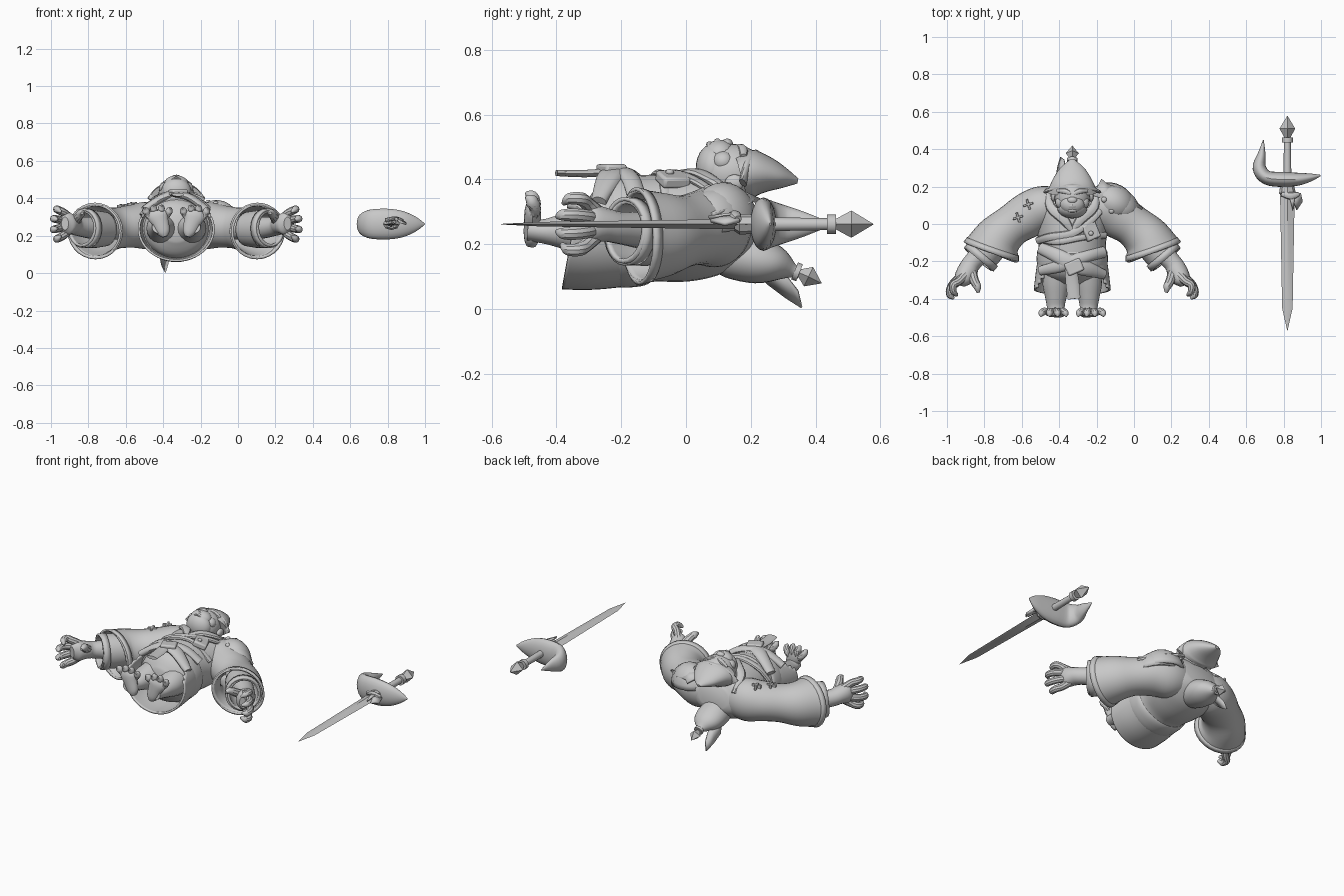
import bpy, bmesh, math
from mathutils import Vector as V, Matrix

C = -0.33  # centre line of the figure
mat = bpy.data.materials.new("plain grey")
mat.diffuse_color = (0.58, 0.58, 0.58, 1)


def finish(name, bm, thick=0):
    bmesh.ops.recalc_face_normals(bm, faces=bm.faces)
    me = bpy.data.meshes.new(name)
    bm.to_mesh(me)
    bm.free()
    me.materials.append(mat)
    ob = bpy.data.objects.new(name, me)
    bpy.context.collection.objects.link(ob)
    if thick:
        m = ob.modifiers.new("thickness", "SOLIDIFY")
        m.thickness, m.offset = thick, 0
    return ob


def resample(pts, k):
    out = []
    for i in range(len(pts) - 1):
        a, b, c, d = (pts[max(i - 1, 0)], pts[i], pts[i + 1], pts[min(i + 2, len(pts) - 1)])
        for j in range(k):
            t = j / k
            out.append([0.5 * (2 * q + (r - p) * t + (2 * p - 5 * q + 4 * r - s) * t * t
                        + (3 * q - p - 3 * r + s) * t ** 3) for p, q, r, s in zip(a, b, c, d)])
    return out + [list(pts[-1])]


def loft(name, pts, n=20, k=4, cap=True, thick=0, cut=None):
    """Elliptical tube through (x, y, z, side radius, upward radius)."""
    pts = resample(pts, k) if k > 1 else pts
    P = [V(p[:3]) for p in pts]
    bm, rings = bmesh.new(), []
    for i, p in enumerate(pts):
        t = (P[min(i + 1, len(P) - 1)] - P[max(i - 1, 0)]).normalized()
        side = t.cross(V((0, 0, 1))) if abs(t.z) < 0.9 else t.cross(V((0, 1, 0)))
        side.normalize()
        up = side.cross(t)
        rings.append([bm.verts.new(P[i] + side * max(p[3], .001) * math.cos(2 * math.pi * j / n)
                      + up * max(p[4], .001) * math.sin(2 * math.pi * j / n)) for j in range(n)])
    for a, b in zip(rings, rings[1:]):
        for j in range(n):
            bm.faces.new((a[j], a[(j + 1) % n], b[(j + 1) % n], b[j]))
    if cap:
        bm.faces.new(rings[0])
        bm.faces.new(rings[-1])
    if cut:
        bmesh.ops.delete(bm, geom=[f for f in bm.faces if cut(f.calc_center_median())], context="FACES")
    return finish(name, bm, thick)


def ball(name, loc, r, rot=(0, 0, 0), cut=None, thick=0):
    bm = bmesh.new()
    bmesh.ops.create_uvsphere(bm, u_segments=24, v_segments=14, radius=1)
    if cut:
        bmesh.ops.delete(bm, geom=[v for v in bm.verts if cut(v.co)], context="VERTS")
    ob = finish(name, bm, thick)
    for v in ob.data.vertices:
        v.co = V([a * b for a, b in zip(v.co, r)])
    ob.location, ob.rotation_euler = loc, rot
    return ob


def plate(name, pts, thick):
    bm = bmesh.new()
    bm.faces.new([bm.verts.new(p) for p in pts])
    return finish(name, bm, thick)


def box(name, loc, size, rot=(0, 0, 0)):
    bm = bmesh.new()
    bmesh.ops.create_cube(bm, size=1, matrix=Matrix.Diagonal((*size, 1)))
    ob = finish(name, bm)
    b = ob.modifiers.new("bevel", "BEVEL")
    b.width, b.segments = min(size) * 0.25, 2
    ob.location, ob.rotation_euler = loc, rot
    return ob


# torso, open skirt, belt and sash
loft("torso", [(C, .2, .27, .1, .07), (C, .17, .265, .18, .11), (C, .1, .26, .215, .15), (C, 0, .25, .2, .165),
               (C, -.1, .25, .18, .165), (C, -.2, .24, .18, .165), (C, -.27, .24, .155, .14),
               (C, -.32, .24, .08, .07)], 32)
skirt = loft("coat_skirt", [(C, -.16, .245, .175, .165), (C, -.24, .24, .185, .17), (C, -.31, .235, .193, .17),
                            (C, -.38, .235, .2, .168)], 48, 5, cap=False, thick=.012,
             cut=lambda p: p.y < -.24 and p.z > .37 + (p.y + .25) * .55)
for v in skirt.data.vertices:  # hem rises towards the front
    v.co.y += max(0, -.16 - v.co.y) * (v.co.z - .07) * .8
loft("waist_belt", [(C, -.13, .248, .176, .166), (C, -.15, .246, .188, .176), (C, -.2, .244, .19, .178),
                    (C, -.235, .242, .184, .172)], 36)
loft("belt_wrap", [(C - .17, -.13, .34, .03, .02), (C - .08, -.17, .405, .038, .02), (C, -.215, .42, .045, .02),
                   (C + .08, -.24, .4, .04, .02), (C + .17, -.27, .33, .025, .02)], 14)
loft("belt_cross", [(C - .17, -.25, .34, .025, .02), (C - .08, -.23, .4, .032, .02), (C, -.2, .42, .035, .02),
                    (C + .09, -.17, .4, .03, .02), (C + .17, -.15, .34, .03, .02)], 14)
box("belt_knot", (C + .01, -.23, .43), (.09, .07, .034), (0, 0, .4))
loft("hanging_sash", [(C - .01, -.22, .425, .03, .012), (C, -.31, .418, .036, .012), (C + .01, -.4, .42, .034, .01)], 10)
# chest straps, lapels and pouch
loft("chest_strap", [(C - .185, -.09, .31, .02, .012), (C - .12, -.07, .385, .022, .012), (C, -.05, .42, .022, .012),
                     (C + .1, .02, .4, .022, .012), (C + .17, .1, .35, .02, .012)], 10)
loft("lower_strap", [(C - .18, -.08, .3, .018, .01), (C - .08, -.095, .402, .018, .012), (C + .06, -.07, .41, .018, .012),
                     (C + .18, -.06, .31, .018, .01)], 10)
box("chest_pouch", (C + .1, -.04, .4), (.08, .09, .035), (0, .35, .4))
ball("pouch_button", (C + .1, -.05, .422), (.013, .013, .01))
for s in (-1, 1):
    loft("collar_lapel", [(C + s * .13, .17, .31, .02, .03), (C + s * .115, .09, .39, .026, .016),
                          (C + s * .05, .03, .42, .028, .014), (C, -.04, .415, .012, .01)], 10)

# head, jaw and face
ball("head", (C, .14, .42), (.095, .105, .09))
ball("jaw", (C, .085, .435), (.08, .055, .075))
ball("muzzle", (C, .105, .475), (.066, .052, .047))
ball("nose", (C, .127, .51), (.026, .018, .016))
loft("upper_lip", [(C - .055, .085, .475, .006, .006), (C, .097, .518, .01, .009), (C + .055, .085, .475, .006, .006)], 10)
loft("lower_lip", [(C - .05, .075, .475, .006, .006), (C, .073, .508, .011, .01), (C + .05, .075, .475, .006, .006)], 10)
for s in (-1, 1):
    ball("cheek", (C + s * .055, .115, .455), (.036, .034, .032))
    ball("eye", (C + s * .037, .155, .49), (.014, .01, .01))
    loft("brow", [(C + s * .08, .178, .47, .01, .01), (C + s * .04, .175, .493, .015, .013),
                  (C + s * .008, .162, .5, .01, .01)], 10)
    ball("ear", (C + s * .1, .15, .39), (.015, .03, .025))
# pointed hat with a brim
loft("hat", [(C, .17, .41, .134, .072), (C, .205, .418, .12, .074), (C, .25, .415, .098, .056),
             (C, .3, .405, .064, .033), (C, .345, .395, .012, .008)], 28)
loft("hat_brim", [(C - .138, .175, .39, .01, .022), (C - .09, .192, .455, .012, .012), (C, .215, .482, .012, .01),
                  (C + .09, .192, .455, .012, .012), (C + .138, .175, .39, .01, .022)], 12)
# gourd on the back with a faceted stopper, and a feather
loft("gourd", [(C, .07, .19, .03, .03), (C, .12, .18, .08, .075), (C, .21, .155, .092, .076),
               (C, .28, .138, .075, .055), (C, .33, .118, .025, .022), (C, .35, .112, .02, .018)], 24)
loft("gourd_collar", [(C, .335, .118, .028, .028), (C, .35, .112, .028, .028)], 12, 1)
loft("gourd_stopper", [(C, .35, .112, .012, .012), (C, .378, .1, .035, .033), (C, .418, .08, .001, .001)], 4, 1)
plate("feather", [(C - .06, .2, .14), (C - .045, .26, .14), (C - .04, .31, .1), (C - .045, .345, .055),
                  (C - .06, .357, .005), (C - .075, .31, .035), (C - .085, .25, .08)], .01)

for s in (-1, 1):
    def m(pts):
        return [(C + s * p[0], *p[1:]) for p in pts]
    # flared sleeve, layered cuffs and forearm
    loft("sleeve", m([(.08, .1, .255, .09, .1), (.16, .088, .255, .11, .12), (.24, .045, .25, .115, .108),
                      (.325, -.01, .24, .106, .105), (.395, -.075, .23, .122, .125), (.432, -.145, .225, .145, .14)]),
         28, cap=False, thick=.012)
    loft("sleeve_hem", m([(.424, -.122, .226, .142, .138), (.434, -.15, .225, .152, .146)]), 28, 1, False, .012)
    loft("inner_cuff", m([(.38, -.05, .235, .08, .085), (.45, -.125, .235, .088, .095), (.505, -.19, .24, .088, .092)]),
         24, cap=False, thick=.014)
    loft("cuff_band", m([(.475, -.16, .24, .096, .1), (.5, -.19, .24, .096, .1)]), 24, 1, False, .012)
    loft("forearm", m([(.3, .02, .24, .06, .06), (.42, -.09, .24, .062, .062), (.53, -.2, .25, .05, .05),
                       (.56, -.25, .26, .054, .052), (.585, -.3, .265, .048, .06), (.595, -.33, .265, .02, .035)]), 18)
    # curled fingers and thumb
    for z, dx, e in ((.325, .0, .02), (.285, .018, 0), (.24, .02, 0), (.2, .0, .015)):
        loft("finger", m([(.57, -.27, .265 + (z - .265) * .5, .024, .024), (.605 + dx, -.305, z, .022, .022),
                          (.636 + dx * .8, -.345 + e, z + (z - .265) * .25, .021, .021),
                          (.635 + dx, -.38 + e, z + (z - .265) * .25, .018, .018),
                          (.615 + dx, -.398 + e, z, .007, .007)]), 10)
    loft("thumb", m([(.54, -.25, .27, .028, .028), (.525, -.3, .3, .025, .025), (.508, -.335, .32, .021, .021),
                     (.503, -.367, .32, .008, .008)]), 10)
    # leg, foot and toes
    loft("leg", m([(.075, -.24, .24, .085, .09), (.085, -.32, .24, .075, .072), (.088, -.39, .24, .058, .052),
                   (.088, -.44, .24, .048, .038), (.085, -.485, .245, .045, .035)]), 18)
    loft("foot", m([(.06, -.478, .195, .015, .015), (.068, -.476, .22, .035, .024), (.085, -.474, .27, .045, .026),
                    (.1, -.473, .31, .055, .024), (.105, -.473, .335, .035, .015)]), 16)
    for t in (-1, -.33, .33, 1):
        x, z = .1 + t * .05, .35 - .02 * abs(t)
        loft("toe", m([(.098 + t * .03, -.472, .29, .018, .018), (x, -.465, z - .02, .018, .018),
                       (x + t * .014, -.478, z + .005, .018, .02), (x + t * .018, -.495, z + .016, .004, .004)]), 10)
    # cross stitches on one sleeve
    if s < 0:
        for x, y, z in ((.235, .105, .362), (.29, .035, .352)):
            for a in (.3, 1.87):
                box("stitch", (C - x, y, z), (.055, .012, .03), (0, -.1, a))

# domed shoulder guard with pointed edges
ball("shoulder_dome", (C + .215, .115, .262), (.12, .095, .122), (0, .1, -.5), lambda p: p.z < -.15, .014)
ball("shoulder_lower_plate", (C + .24, .098, .25), (.12, .09, .118), (0, .15, -.5), lambda p: p.z < -.15, .012)
plate("shoulder_spike", [(C + .11, .15, .36), (C + .155, .24, .33), (C + .19, .21, .335), (C + .26, .19, .32), (C + .2, .13, .38)], .012)
plate("shoulder_tip", [(C + .28, .165, .32), (C + .375, .085, .29), (C + .325, .02, .3), (C + .24, .06, .362)], .012)
for x, y, z in ((.21, .07, .372), (.17, .13, .38)):
    ball("shoulder_rivet", (C + x, y, z), (.015, .015, .012))

# sword: blade, ribbon, curved guard, grip and pommel
X, Z = .82, .262
loft("blade", [(X, .19, Z, .042, .016), (X, .1, Z, .038, .015), (X, -.45, Z, .028, .007),
               (X, -.57, Z, .001, .001)], 4, 1)
loft("blade_collar", [(X, .21, Z, .035, .03), (X, .165, Z, .045, .032), (X, .15, Z, .03, .022)], 8, 1)
loft("guard", [(.998, .26, Z, .003, .004), (.95, .25, Z, .02, .04), (.88, .24, Z, .034, .07), (.8, .238, Z, .04, .082),
               (.71, .248, Z, .038, .078), (.67, .3, Z, .036, .06), (.682, .37, Z, .022, .036),
               (.692, .45, Z, .002, .003)], 20)
loft("grip", [(X, .22, Z, .022, .022), (X, .46, Z, .018, .018)], 12, 1)
loft("grip_ring", [(X, .435, Z, .03, .03), (X, .462, Z, .03, .03)], 12, 1)
loft("pommel", [(X, .462, Z, .016, .016), (X, .51, Z, .042, .042), (X, .578, Z, .001, .001)], 4, 1)
loft("ribbon_knot", [(X - .03, .16, Z + .02, .012, .012), (X + .02, .15, Z + .03, .02, .012),
                     (X + .06, .16, Z + .015, .012, .012)], 10)
plate("ribbon_tail", [(X + .02, .15, Z + .03), (X + .07, .165, Z + .01), (X + .08, .12, Z), (X + .05, .075, Z + .01)], .012)
plate("ribbon_end", [(X + .01, .15, Z + .03), (X + .04, .14, Z + .03), (X + .03, .07, Z + .02)], .012)

bpy.ops.object.select_all(action="SELECT")
bpy.context.view_layer.objects.active = bpy.context.selected_objects[0]
bpy.ops.object.shade_smooth_by_angle(angle=math.radians(35))
